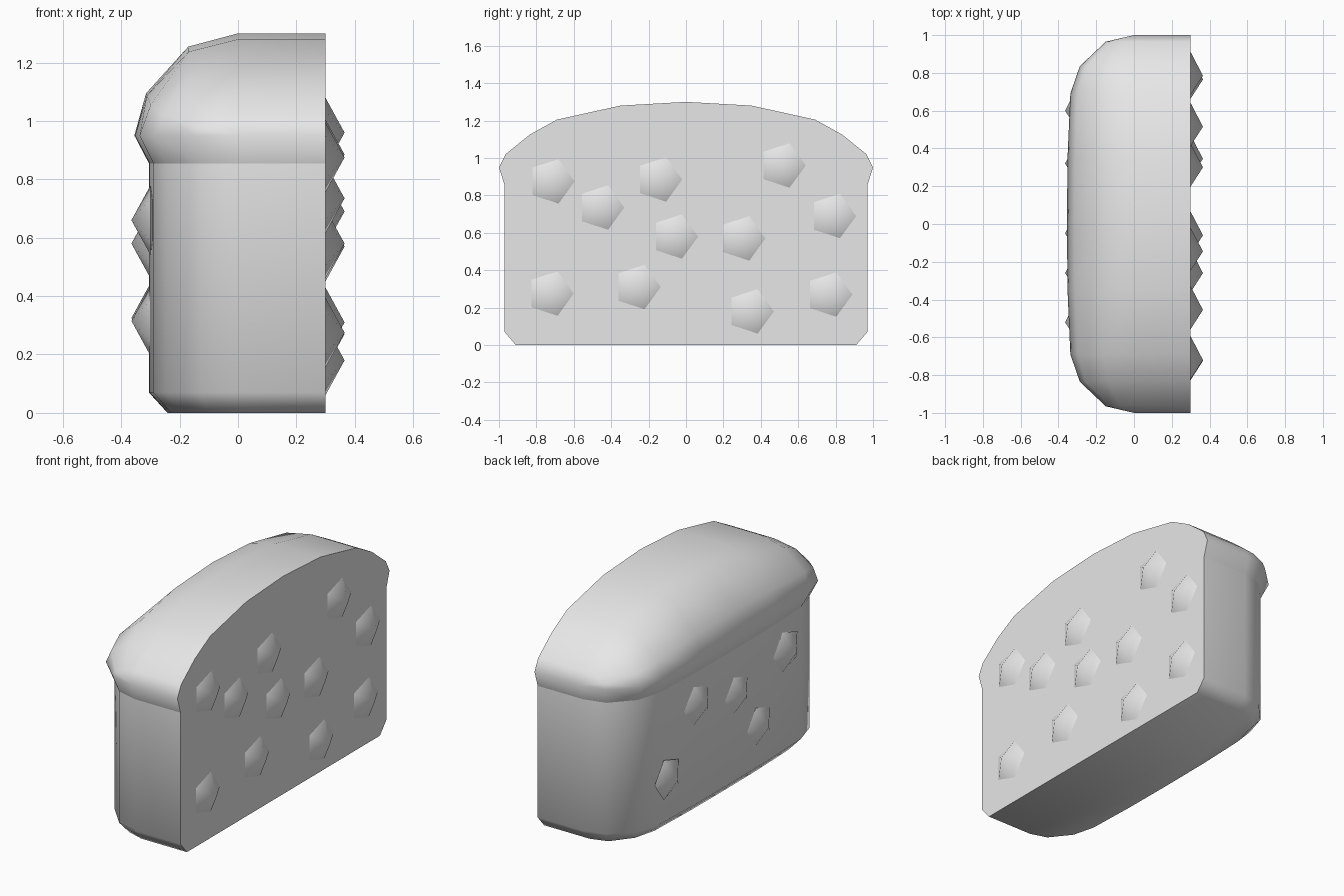
import bpy, bmesh
from math import atan2, cos, sin, radians, tau

cube = bpy.data.objects.get("Cube")
if cube:
    bpy.data.objects.remove(cube, do_unlink=True)

grey = bpy.data.materials.new("light_grey")
grey.use_nodes = True
grey.diffuse_color = (0.8, 0.8, 0.8, 1)
grey.node_tree.nodes["Principled BSDF"].inputs["Base Color"].default_value = (0.8, 0.8, 0.8, 1)

CUT = 0.30   # x of the flat sliced face
RIM = 0.95   # height of the widest part of the crust
# half width stations: y, depth of rounded end, crust height
HALF = [(1, 0, RIM), (0.965, 0.15, 1.02), (0.835, 0.287, 1.125),
        (0.69, 0.337, 1.205), (0.35, 0.352, 1.28), (0, 0.355, 1.30)]
STATIONS = HALF + [(-y, d, h) for y, d, h in HALF[-2::-1]]
# crust curve from the ridge to the rounded end: depth share, height share
CURVE = [(0, 1), (0.48, 0.87), (0.887, 0.414), (1, 0)]


def ring(z, width, depth):
    """Loaf outline at one height, from cut corner to cut corner."""
    pts = [(-d * depth, y * width, z) for y, d, h in STATIONS]
    return [(CUT, width, z)] + pts + [(CUT, -width, z)]


def skin(bm, rows):
    """Join neighbouring rows of points with quads."""
    grid = [[bm.verts.new(p) for p in row] for row in rows]
    for a, b in zip(grid, grid[1:]):
        for i in range(len(a) - 1):
            bm.faces.new((a[i], a[i + 1], b[i + 1], b[i]))


def cap(bm, axis, value):
    """Close a flat side with one face."""
    vs = [v for v in bm.verts if abs(v.co[axis] - value) < 0.0001]
    i, j = [k for k in range(3) if k != axis]
    ci = sum(v.co[i] for v in vs) / len(vs)
    cj = sum(v.co[j] for v in vs) / len(vs)
    vs.sort(key=lambda v: atan2(v.co[j] - cj, v.co[i] - ci))
    bm.faces.new(vs)


def finish(bm, name):
    bmesh.ops.recalc_face_normals(bm, faces=bm.faces)
    mesh = bpy.data.meshes.new(name)
    bm.to_mesh(mesh)
    bm.free()
    mesh.materials.append(grey)
    return mesh


def place(name, mesh, location=(0, 0, 0)):
    ob = bpy.data.objects.new(name, mesh)
    ob.location = location
    bpy.context.collection.objects.link(ob)
    return ob


def smooth(ob, angle):
    bpy.ops.object.select_all(action='DESELECT')
    ob.select_set(True)
    bpy.context.view_layer.objects.active = ob
    bpy.ops.object.shade_smooth_by_angle(angle=radians(angle))


# Domed crust with an overhanging rim
bm = bmesh.new()
skin(bm, [[(CUT, y, h)] + [(-d * u, y, RIM + (h - RIM) * v) for u, v in CURVE]
          for y, d, h in STATIONS])
skin(bm, [ring(RIM, 1, 1), ring(0.855, 0.97, 0.86)])
bmesh.ops.remove_doubles(bm, verts=bm.verts, dist=0.0005)
cap(bm, 0, CUT)
smooth(place("loaf_crust", finish(bm, "loaf_crust")), 60)

# Straight loaf body with a chamfered base
bm = bmesh.new()
skin(bm, [ring(0.855, 0.97, 0.86), ring(0.07, 0.97, 0.86), ring(0, 0.91, 0.68)])
cap(bm, 0, CUT)
cap(bm, 2, 0)
smooth(place("loaf_body", finish(bm, "loaf_body")), 60)

# Five sided chip, pointed on both sides
bm = bmesh.new()
tips = [bm.verts.new((s * 0.065, 0, 0)) for s in (1, -1)]
rim = [bm.verts.new((0, 0.125 * cos(tau * k / 5), 0.125 * sin(tau * k / 5))) for k in range(5)]
for k in range(5):
    for tip in tips:
        bm.faces.new((tip, rim[k], rim[k - 1]))
chip = finish(bm, "chip")

# Chips set into the sliced face and the rounded end
SLICE = [(-0.72, 0.875), (-0.455, 0.735), (-0.145, 0.885), (0.515, 0.96),
         (0.785, 0.69), (-0.06, 0.58), (0.3, 0.57), (-0.725, 0.275),
         (-0.26, 0.31), (0.345, 0.18), (0.765, 0.27)]
END = [(0.6, 0.325), (0.32, 0.66), (-0.05, 0.58), (-0.26, 0.315), (-0.52, 0.66)]
for side, x, spots in (("slice", CUT, SLICE), ("end", -CUT, END)):
    for n, (y, z) in enumerate(spots, 1):
        ob = place(f"{side}_chip_{n}", chip, (x, y, z))
smooth(ob, 40)
